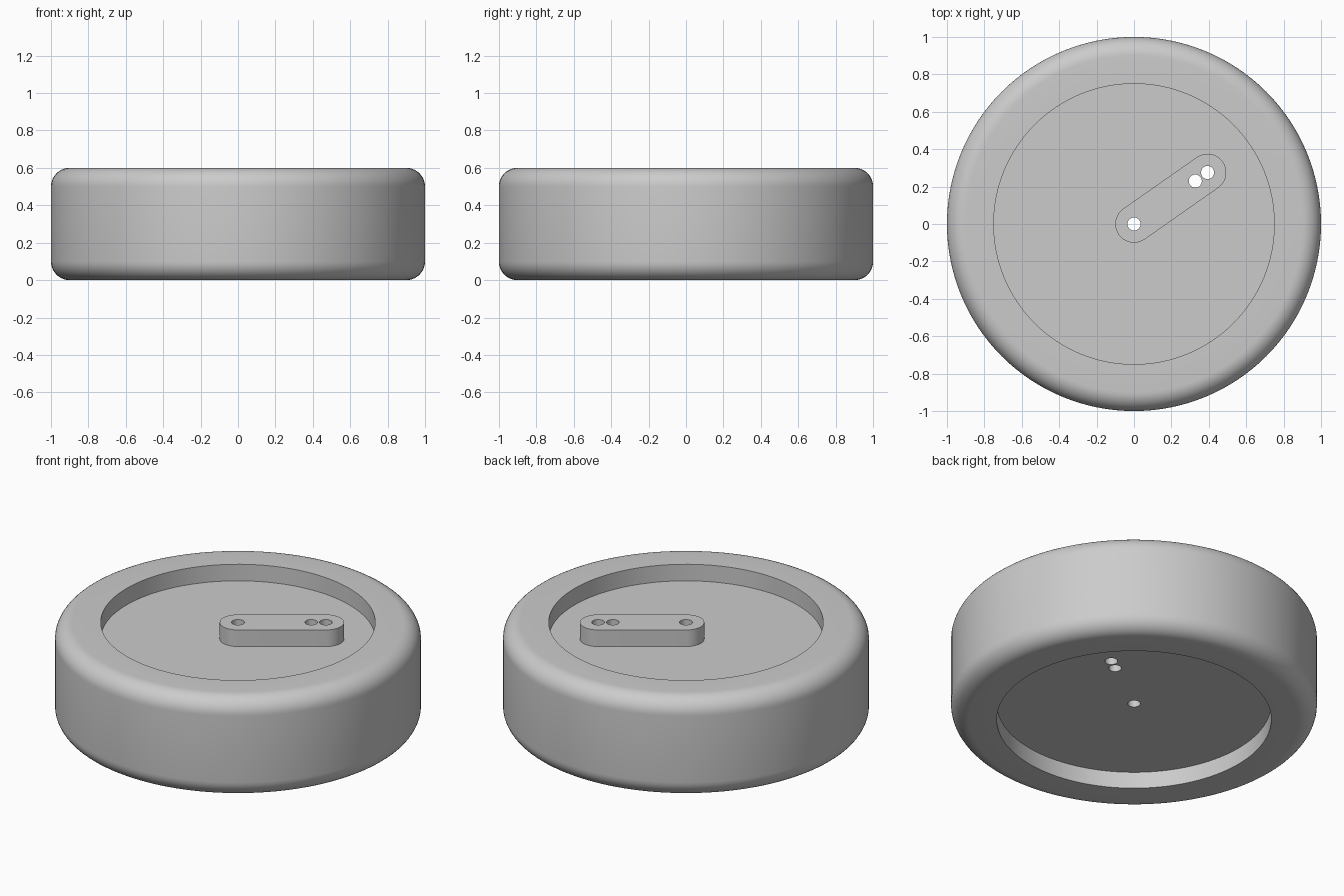
import bpy, bmesh, math
from mathutils import Vector

cube = bpy.data.objects.get("Cube")
if cube:
    bpy.data.objects.remove(cube, do_unlink=True)

# Main dimensions
RADIUS, HEIGHT, FILLET = 1.0, 0.6, 0.1
RECESS_RADIUS, RECESS_DEPTH = 0.75, 0.1
ARM_LENGTH, ARM_RADIUS, ARM_ANGLE = 0.48, 0.1, math.radians(35)
HOLE_RADIUS, HOLE_OFFSETS = 0.035, (0.0, 0.4, 0.48)
ARM_DIR = Vector((math.cos(ARM_ANGLE), math.sin(ARM_ANGLE), 0))
FLOOR = HEIGHT - RECESS_DEPTH

grey = bpy.data.materials.new("grey")
grey.use_nodes = True
grey.diffuse_color = (0.6, 0.6, 0.6, 1)
grey.node_tree.nodes["Principled BSDF"].inputs["Base Color"].default_value = grey.diffuse_color


def make_object(name, bm):
    bmesh.ops.recalc_face_normals(bm, faces=bm.faces)
    mesh = bpy.data.meshes.new(name)
    bm.to_mesh(mesh)
    bm.free()
    mesh.materials.append(grey)
    obj = bpy.data.objects.new(name, mesh)
    bpy.context.collection.objects.link(obj)
    return obj


def arc(cx, cy, radius, start, end, steps):
    """Points along an arc, angles in radians."""
    angles = [start + (end - start) * i / steps for i in range(steps + 1)]
    return [(cx + radius * math.cos(a), cy + radius * math.sin(a)) for a in angles]


def lathe(name, profile, steps):
    """Turn an (r, z) profile around the z axis."""
    bm = bmesh.new()
    verts = [bm.verts.new((r, 0, z)) for r, z in profile]
    edges = [bm.edges.new(pair) for pair in zip(verts, verts[1:])]
    bmesh.ops.spin(bm, geom=verts + edges, cent=(0, 0, 0), axis=(0, 0, 1),
                   angle=math.tau, steps=steps)
    bmesh.ops.remove_doubles(bm, verts=bm.verts, dist=0.0005)
    return make_object(name, bm)


def prism(name, outline, bottom, top):
    """Extrude an (x, y) outline upwards."""
    bm = bmesh.new()
    base = bm.faces.new([bm.verts.new((x, y, bottom)) for x, y in outline])
    result = bmesh.ops.extrude_face_region(bm, geom=[base])
    moved = [v for v in result["geom"] if isinstance(v, bmesh.types.BMVert)]
    bmesh.ops.translate(bm, verts=moved, vec=(0, 0, top - bottom))
    return make_object(name, bm)


# Round body: rounded outer edges, shallow recess above and below
quarter = math.pi / 2
profile = [(0, RECESS_DEPTH), (RECESS_RADIUS, RECESS_DEPTH), (RECESS_RADIUS, 0)]
profile += arc(RADIUS - FILLET, FILLET, FILLET, -quarter, 0, 10)
profile += arc(RADIUS - FILLET, HEIGHT - FILLET, FILLET, 0, quarter, 10)
profile += [(RECESS_RADIUS, HEIGHT), (RECESS_RADIUS, FLOOR), (0, FLOOR)]
body = lathe("round_body", profile, 128)

# Arm: bar with round ends, standing on the recess floor
tip = ARM_DIR * ARM_LENGTH
outline = arc(tip.x, tip.y, ARM_RADIUS, ARM_ANGLE - quarter, ARM_ANGLE + quarter, 24)
outline += arc(0, 0, ARM_RADIUS, ARM_ANGLE + quarter, ARM_ANGLE + 3 * quarter, 24)
arm = prism("arm", outline, FLOOR, HEIGHT)

# Drill the through holes
drills = []
for offset in HOLE_OFFSETS:
    spot = ARM_DIR * offset
    circle = arc(spot.x, spot.y, HOLE_RADIUS, 0, math.tau, 32)[:-1]
    drill = prism("hole_cutter", circle, -0.2, HEIGHT + 0.2)
    drill.hide_render = True
    drills.append(drill)

for part in (body, arm):
    for drill in drills:
        cut = part.modifiers.new("hole", "BOOLEAN")
        cut.operation, cut.solver, cut.object = "DIFFERENCE", "EXACT", drill
    bpy.context.view_layer.update()
    evaluated = part.evaluated_get(bpy.context.evaluated_depsgraph_get())
    drilled = bpy.data.meshes.new_from_object(evaluated)
    part.modifiers.clear()
    part.data = drilled

for drill in drills:
    bpy.data.objects.remove(drill, do_unlink=True)

# Smooth shading with sharp rims
bpy.ops.object.select_all(action="DESELECT")
for part in (body, arm):
    part.select_set(True)
bpy.context.view_layer.objects.active = body
bpy.ops.object.shade_smooth_by_angle(angle=math.radians(30))
